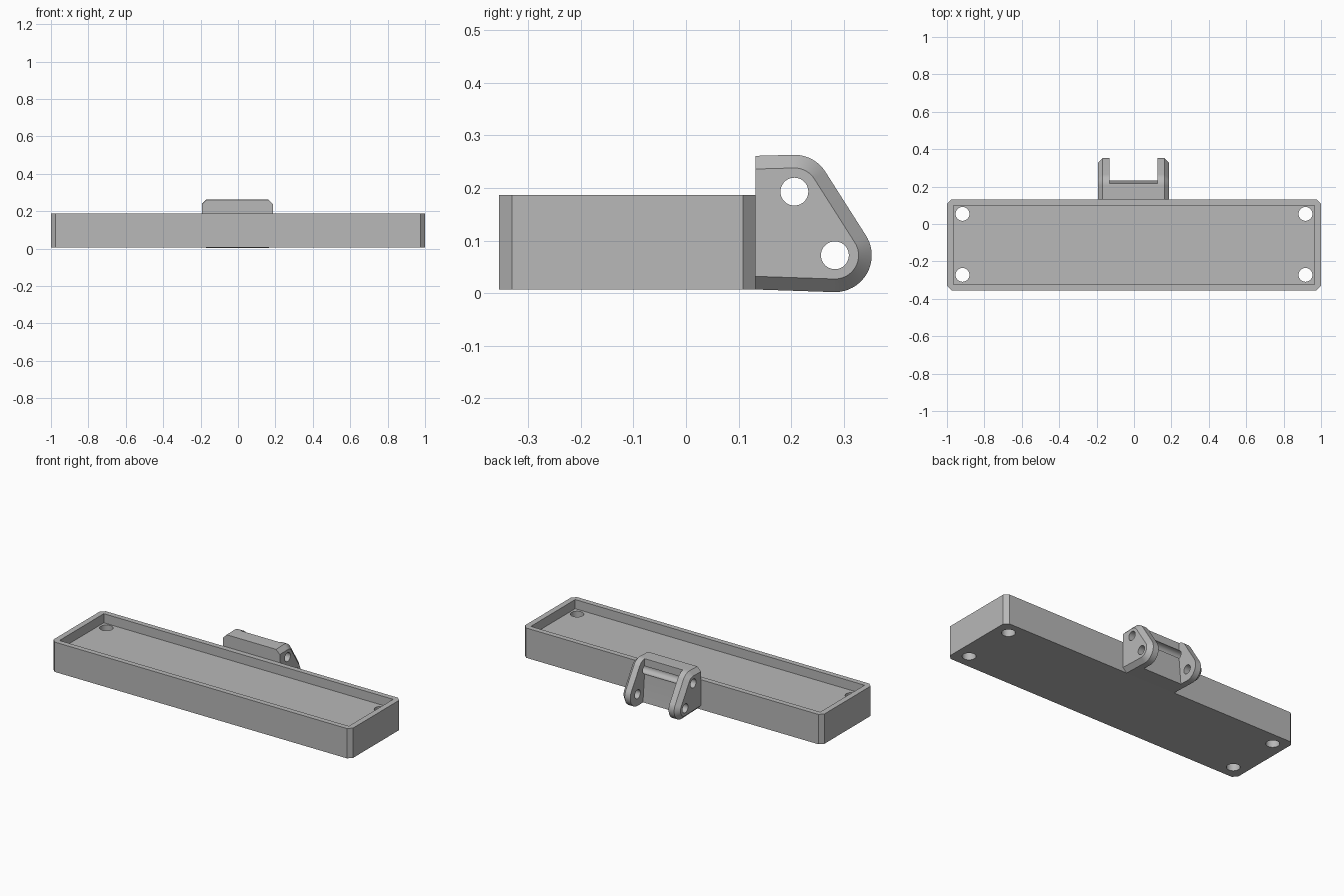
import bpy, bmesh
from math import radians, cos, sin
from mathutils import Matrix

if "Cube" in bpy.data.objects:
    bpy.data.objects.remove(bpy.data.objects["Cube"])

grey = bpy.data.materials.new("plain_grey")
grey.use_nodes = True
colour = (0.48, 0.48, 0.48, 1)
grey.diffuse_color = colour
grey.node_tree.nodes["Principled BSDF"].inputs["Base Color"].default_value = colour


def finish(name, bm):
    bmesh.ops.recalc_face_normals(bm, faces=bm.faces)
    mesh = bpy.data.meshes.new(name)
    bm.to_mesh(mesh)
    bm.free()
    mesh.materials.append(grey)
    ob = bpy.data.objects.new(name, mesh)
    bpy.context.collection.objects.link(ob)
    return ob


def loft(name, sections):
    """Skin a row of matching closed outlines and cap both ends."""
    bm = bmesh.new()
    rings = [[bm.verts.new(p) for p in s] for s in sections]
    n = len(rings[0])
    for a, b in zip(rings, rings[1:]):
        for i in range(n):
            j = (i + 1) % n
            bm.faces.new((a[i], a[j], b[j], b[i]))
    bm.faces.new(rings[0])
    bm.faces.new(rings[-1])
    return finish(name, bm)


def cylinder(name, centre, radius, length, turn=Matrix()):
    bm = bmesh.new()
    bmesh.ops.create_cone(bm, cap_ends=True, segments=40, radius1=radius,
                          radius2=radius, depth=length,
                          matrix=Matrix.Translation(centre) @ turn)
    return finish(name, bm)


def cut(ob, cutters):
    """Subtract each cutter, then discard it."""
    bpy.ops.object.select_all(action='DESELECT')
    bpy.context.view_layer.objects.active = ob
    ob.select_set(True)
    for c in cutters:
        c.hide_render = True
        mod = ob.modifiers.new("cut", 'BOOLEAN')
        mod.operation, mod.solver, mod.object = 'DIFFERENCE', 'EXACT', c
        bpy.ops.object.modifier_apply(modifier=mod.name)
        bpy.data.objects.remove(c)
    bpy.ops.object.shade_smooth_by_angle(angle=radians(25))


# Tray with clipped vertical corners
X, FRONT, BACK, LOW, RIM, FLOOR, CLIP = 1.0, -0.355, 0.132, 0.007, 0.187, 0.132, 0.024


def tray_outline(z):
    return [(X - CLIP, FRONT, z), (X, FRONT + CLIP, z), (X, BACK - CLIP, z), (X - CLIP, BACK, z),
            (CLIP - X, BACK, z), (-X, BACK - CLIP, z), (-X, FRONT + CLIP, z), (CLIP - X, FRONT, z)]


def recess_outline(z):
    w, wall = 0.966, 0.032
    return [(-w, FRONT + wall, z), (w, FRONT + wall, z), (w, BACK - wall, z), (-w, BACK - wall, z)]


tray = loft("tray", [tray_outline(LOW), tray_outline(RIM)])
recess = loft("recess_cutter", [recess_outline(FLOOR), recess_outline(RIM + 0.1)])
screw_holes = [cylinder("screw_hole_cutter", (sx * 0.917, y, 0.1), 0.037, 0.5)
               for sx in (-1, 1) for y in (-0.272, 0.054)]
cut(tray, [recess] + screw_holes)

# Hinge bracket: rounded two-pin side profile with bevelled outer edges
PINS = ((0.206, 0.193), (0.283, 0.072))
MID, HALF, BEVEL = -0.003, 0.19, 0.025


def bracket_outline(x, inset):
    r = 0.07 - inset
    pts = [(x, BACK, 0.007 + inset), (x, BACK, 0.261 - inset)]
    for (y, z), start, end in ((PINS[0], 92, 32.5), (PINS[1], 32.5, -92)):
        steps = 20
        for i in range(steps + 1):
            a = radians(start + (end - start) * i / steps)
            pts.append((x, y + r * cos(a), z + r * sin(a)))
    return pts


bracket = loft("hinge_bracket", [
    bracket_outline(MID - HALF, BEVEL), bracket_outline(MID - HALF + BEVEL, 0),
    bracket_outline(MID + HALF - BEVEL, 0), bracket_outline(MID + HALF, BEVEL)])

# Gap between the two lugs, then the cross holes
gap_profile = [(0.217, 0.4), (0.217, 0.165), (0.232, 0.0), (0.232, -0.1), (0.5, -0.1), (0.5, 0.4)]
gap = loft("gap_cutter", [[(MID + s * 0.128, y, z) for y, z in gap_profile] for s in (-1, 1)])
sideways = Matrix.Rotation(radians(90), 4, 'Y')
pin_holes = [cylinder("pin_hole_cutter", (0, y, z), 0.0265, 1, sideways) for y, z in PINS]
cut(bracket, [gap] + pin_holes)
